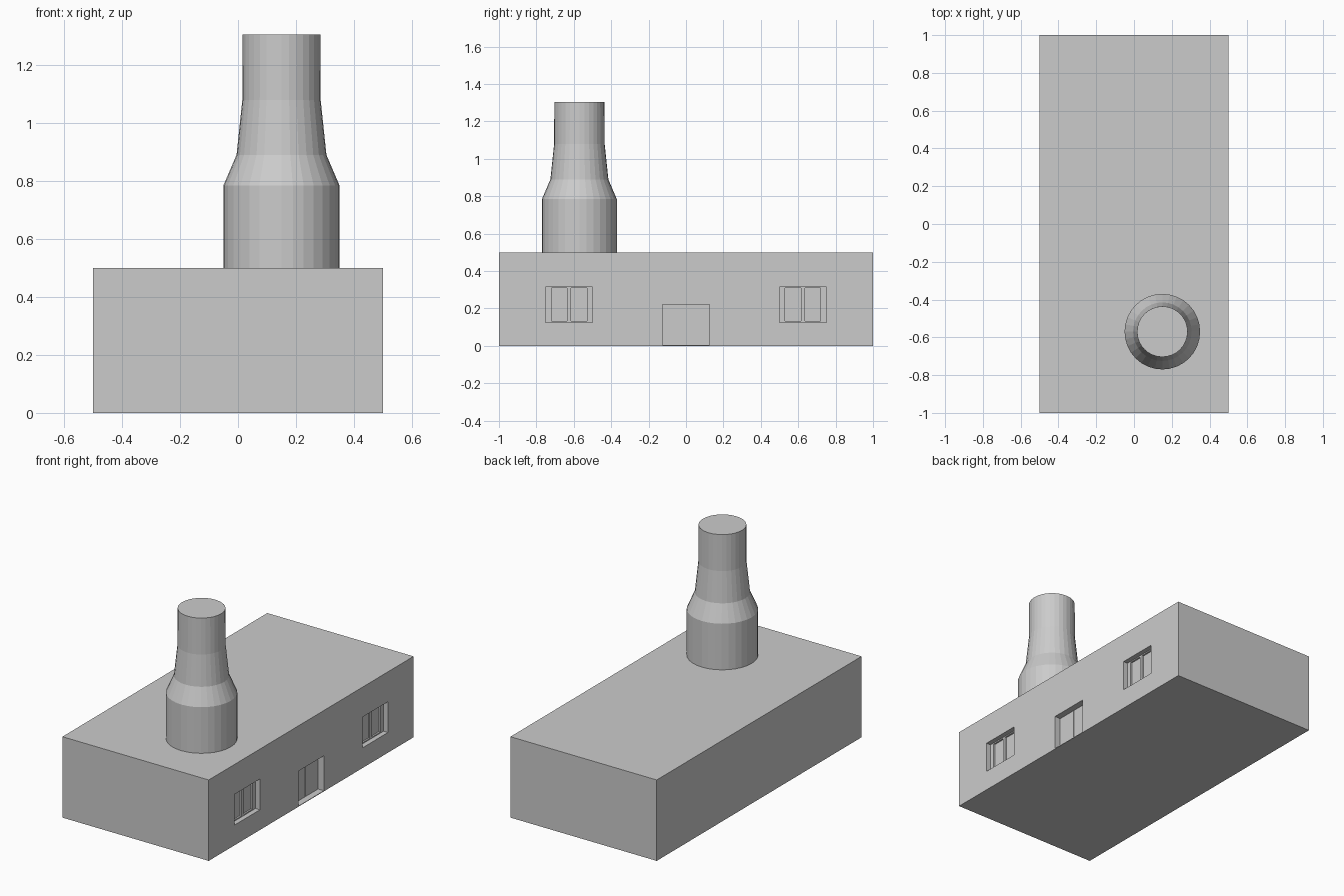
import bpy, bmesh, math
from mathutils import Matrix, Vector

if "Cube" in bpy.data.objects:
    bpy.data.objects.remove(bpy.data.objects["Cube"])


def make_object(name, bm):
    bmesh.ops.recalc_face_normals(bm, faces=bm.faces)
    mesh = bpy.data.meshes.new(name)
    bm.to_mesh(mesh)
    bm.free()
    obj = bpy.data.objects.new(name, mesh)
    bpy.context.collection.objects.link(obj)
    return obj


def add_box(bm, lo, hi):
    lo, hi = Vector(lo), Vector(hi)
    m = Matrix.Translation((lo + hi) / 2) @ Matrix.Diagonal((*(hi - lo), 1))
    bmesh.ops.create_cube(bm, size=1, matrix=m)


def carve(target, name, depth, openings):
    """Recess (y0, y1, z0, z1) openings into the +x wall."""
    bm = bmesh.new()
    for y0, y1, z0, z1 in openings:
        add_box(bm, (0.5 - depth, y0, z0), (0.6, y1, z1))
    cutter = make_object(name, bm)
    cutter.hide_render = True
    mod = target.modifiers.new(name, 'BOOLEAN')
    mod.operation = 'DIFFERENCE'
    mod.solver = 'EXACT'
    mod.object = cutter
    bpy.context.view_layer.objects.active = target
    bpy.ops.object.modifier_apply(modifier=mod.name)
    bpy.data.objects.remove(cutter)


# Main building block
bm = bmesh.new()
add_box(bm, (-0.5, -1, 0), (0.5, 1, 0.5))
building = make_object("building", bm)

# Doorway and window recesses, then deeper panes and the door seam
window_y = (-0.625, 0.625)
frames = [(y - 0.125, y + 0.125, 0.125, 0.315) for y in window_y]
panes = [(y + s * 0.0525 - 0.0425, y + s * 0.0525 + 0.0425, 0.132, 0.308)
         for y in window_y for s in (-1, 1)]
carve(building, "window_frames", 0.03, frames)
carve(building, "window_panes", 0.04, panes)
carve(building, "doorway", 0.04, [(-0.125, 0.125, 0.004, 0.22)])
carve(building, "door_seam", 0.043, [(-0.002, 0.002, 0.004, 0.22)])

# Chimney: stepped profile of (radius, height) rings
profile = [(0.2, 0.5), (0.2, 0.785), (0.155, 0.89), (0.135, 1.08), (0.134, 1.305)]
sides = 32
bm = bmesh.new()
rings = [[bm.verts.new((0.15 + r * math.cos(2 * math.pi * i / sides),
                        -0.57 + r * math.sin(2 * math.pi * i / sides), z))
          for i in range(sides)] for r, z in profile]
for a, b in zip(rings, rings[1:]):
    for i in range(sides):
        j = (i + 1) % sides
        bm.faces.new((a[i], a[j], b[j], b[i]))
bm.faces.new(rings[0][::-1])
bm.faces.new(rings[-1])
make_object("chimney", bm)
